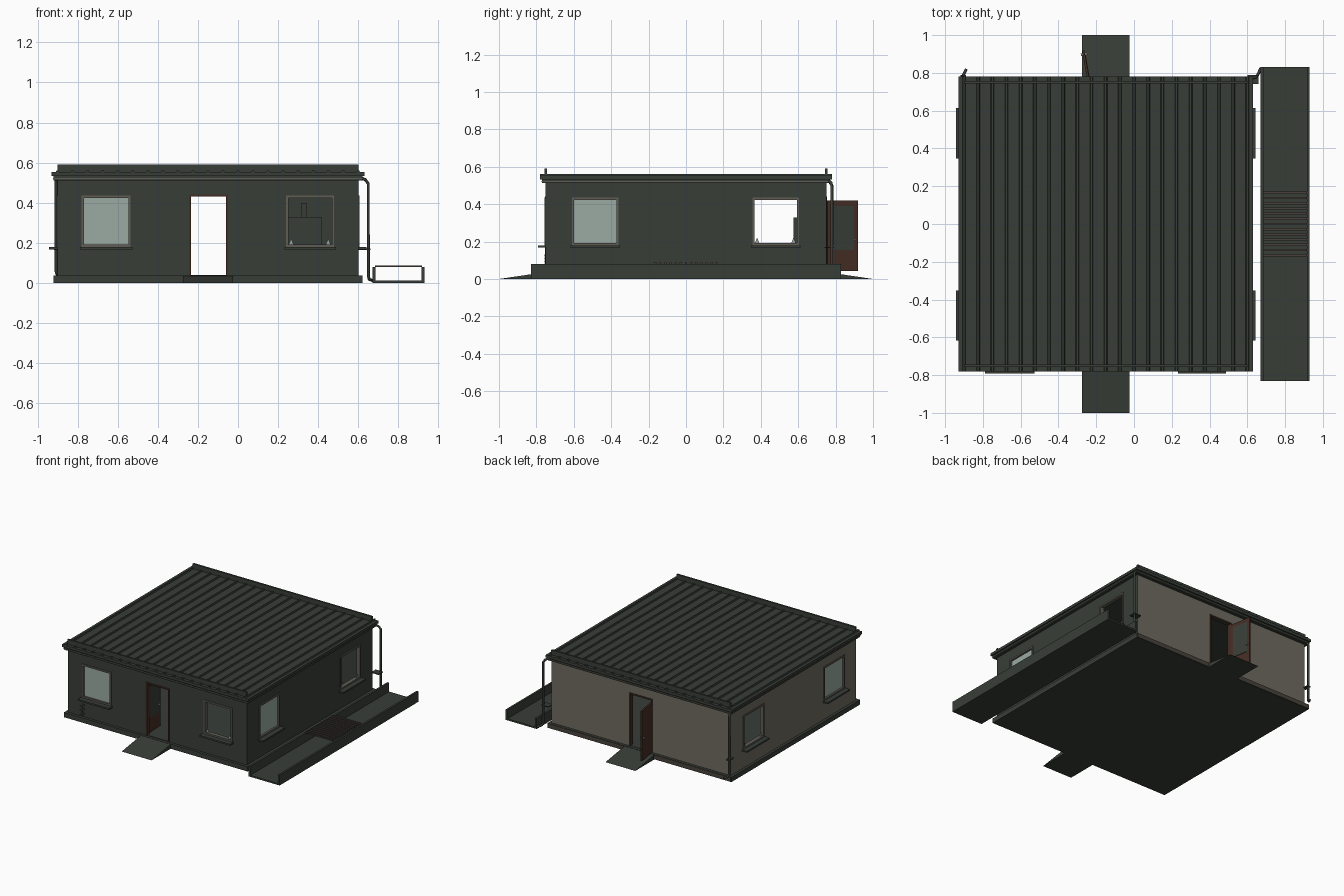
import bpy, bmesh, math
from mathutils import Vector

if "Cube" in bpy.data.objects:
    bpy.data.objects.remove(bpy.data.objects["Cube"])


def mat(name, r, g, b):
    m = bpy.data.materials.new(name)
    m.diffuse_color = (r, g, b, 1)
    m.use_nodes = True
    m.node_tree.nodes["Principled BSDF"].inputs["Base Color"].default_value = m.diffuse_color
    return m


GREEN = mat("dark_green", 0.040, 0.048, 0.039)
BEIGE = mat("grey_beige", 0.155, 0.148, 0.115)
GLASS = mat("pale_glass", 0.33, 0.41, 0.37)
FRAME = mat("frame_grey", 0.115, 0.110, 0.090)
BROWN = mat("door_brown", 0.060, 0.027, 0.018)
RUST = mat("grate_brown", 0.065, 0.055, 0.045)
METAL = mat("pale_metal", 0.30, 0.30, 0.27)


def make(name, bm, mats):
    me = bpy.data.meshes.new(name)
    bmesh.ops.recalc_face_normals(bm, faces=bm.faces)
    bm.normal_update()
    bm.to_mesh(me)
    bm.free()
    for m in mats:
        me.materials.append(m)
    ob = bpy.data.objects.new(name, me)
    bpy.context.collection.objects.link(ob)
    return ob


def boxes(name, items, m):
    """One object from boxes given as (x0, x1, y0, y1, z0, z1)."""
    bm = bmesh.new()
    for x0, x1, y0, y1, z0, z1 in items:
        vs = bmesh.ops.create_cube(bm, size=1)["verts"]
        for v in vs:
            v.co = Vector((x1 if v.co.x > 0 else x0, y1 if v.co.y > 0 else y0,
                           z1 if v.co.z > 0 else z0))
    return make(name, bm, [m])


def extrude(name, pts, vec, m):
    bm = bmesh.new()
    f = bm.faces.new([bm.verts.new(p) for p in pts])
    r = bmesh.ops.extrude_face_region(bm, geom=[f], use_keep_orig=True)
    for v in r["geom"]:
        if isinstance(v, bmesh.types.BMVert):
            v.co += Vector(vec)
    return make(name, bm, [m])


def pipe(name, pts, radius, m):
    cu = bpy.data.curves.new(name, "CURVE")
    cu.dimensions = "3D"
    cu.bevel_depth = radius
    cu.bevel_resolution = 2
    cu.use_fill_caps = True
    s = cu.splines.new("POLY")
    s.points.add(len(pts) - 1)
    for p, c in zip(s.points, pts):
        p.co = (*c, 1)
    cu.materials.append(m)
    bpy.context.collection.objects.link(bpy.data.objects.new(name, cu))


X0, X1, Y, T = -0.90, 0.60, 0.75, 0.03
ZB, ZT = 0.035, 0.525
W0, W1 = 0.18, 0.435                      # window height range


def swap(along_x, a0, a1, b0, b1, z0, z1):
    """Box from along-wall range a and across-wall range b."""
    b0, b1 = min(b0, b1), max(b0, b1)
    return (a0, a1, b0, b1, z0, z1) if along_x else (b0, b1, a0, a1, z0, z1)


def wall(name, along_x, a0, a1, face, out, openings):
    """Wall split around openings; faces to the back and left are beige."""
    parts, a = [], a0
    for o0, o1, z0, z1 in openings:
        parts.append((a, o0, ZB, ZT))
        if z0 > ZB:
            parts.append((o0, o1, ZB, z0))
        parts.append((o0, o1, z1, ZT))
        a = o1
    parts.append((a, a1, ZB, ZT))
    ob = boxes(name, [swap(along_x, p, q, face - out * T, face, z0, z1)
                      for p, q, z0, z1 in parts], GREEN)
    ob.data.materials.append(BEIGE)
    for p in ob.data.polygons:
        if p.normal.y > 0.5 or p.normal.x < -0.5:
            p.material_index = 1


def window(name, along_x, a0, a1, face, out, glazed, m=FRAME):
    f, i, o = 0.012, face - out * T * 0.8, face + out * 0.006
    boxes(name + "_frame", [swap(along_x, *r) for r in (
        (a0, a0 + f, i, o, W0, W1), (a1 - f, a1, i, o, W0, W1),
        (a0, a1, i, o, W1 - f, W1), (a0, a1, i, o, W0, W0 + f))], m)
    boxes(name + "_sill", [swap(along_x, a0 - 0.008, a1 + 0.008, face - out * 0.01,
                                face + out * 0.042, W0 - 0.012, W0)], GREEN)
    g = face - out * 0.008
    if glazed:
        boxes(name + "_glass", [swap(along_x, a0 + f, a1 - f, g, g - out * 0.004,
                                     W0 + f, W1 - f)], GLASS)
        return
    # broken panes leave shards in the lower corners
    for k, c in enumerate((a0 + 0.025, a1 - 0.03)):
        pts = [(c - 0.012, W0 + f), (c + 0.012, W0 + f), (c, W0 + 0.042)]
        pts = [(p, g, z) if along_x else (g, p, z) for p, z in pts]
        extrude(f"{name}_shard_{k}", pts, (0, 0.003, 0) if along_x else (0.003, 0, 0), GLASS)


# walls
door = (-0.24, -0.055, 0.04, 0.43)
side = [(-0.61, -0.36, W0, W1), (0.355, 0.605, W0, W1)]
wall("front_wall", True, X0, X1, -Y, -1,
     [(-0.78, -0.535, W0, W1), door, (0.24, 0.48, W0, W1)])
wall("back_wall", True, X0, X1, Y, 1, [door])
wall("right_wall", False, -Y + T, Y - T, X1, 1, side)
wall("left_wall", False, -Y + T, Y - T, X0, -1, side)

# windows
window("front_left_window", True, -0.78, -0.535, -Y, -1, True)
window("front_right_window", True, 0.24, 0.48, -Y, -1, False)
for label, face, out in (("right", X1, 1), ("left", X0, -1)):
    window(label + "_front_window", False, -0.61, -0.36, face, out, True)
    window(label + "_back_window", False, 0.355, 0.605, face, out, False)

# base slab, plinth strip
boxes("base_slab", [(-0.92, 0.62, -0.77, 0.77, 0, 0.036)], GREEN)
boxes("back_plinth", [(-0.915, 0.615, 0.765, 0.773, 0.002, 0.034)], RUST)

# door frames, leaves, ramps
for label, s in (("front", -1), ("back", 1)):
    y0, y1 = sorted((s * (Y - T), s * (Y + 0.005)))
    boxes(label + "_door_frame", [(-0.245, -0.235, y0, y1, 0.036, 0.43),
                                  (-0.06, -0.05, y0, y1, 0.036, 0.43),
                                  (-0.245, -0.05, y0, y1, 0.43, 0.44)], BROWN)
    extrude(label + "_ramp", [(-0.275, s * 0.77, 0), (-0.275, s * 1.0, 0),
                              (-0.275, s * 0.77, 0.034)], (0.25, 0, 0), GREEN)


def door_leaf(label, pos, ang, length):
    parts = [boxes(label + "_door_leaf", [(-0.006, 0.006, 0, length, 0.042, 0.42)], BROWN),
             boxes(label + "_door_panel", [(0.006, 0.009, 0.02, length - 0.02, 0.155, 0.39)], GREEN),
             boxes(label + "_door_handle", [(-0.016, 0.018, length - 0.025, length - 0.012, 0.205, 0.215)], METAL)]
    for o in parts:
        o.location = pos
        o.rotation_euler.z = ang


door_leaf("back", (-0.240, 0.755, 0), math.radians(10), 0.165)
door_leaf("front", (-0.246, -0.74, 0), math.radians(3), 0.165)

# roof: slab, fascia step, standing ribs, snow guards
boxes("roof_slab", [(-0.93, 0.63, -0.78, 0.78, 0.533, 0.553)], GREEN)
boxes("roof_fascia", [(-0.92, 0.62, -0.77, 0.77, 0.512, 0.535)], GREEN)
boxes("fascia_trim", [(-0.923, 0.623, -0.773, 0.773, 0.519, 0.523)], FRAME)
bm = bmesh.new()
for i in range(21):
    x = X0 + i * 0.075
    ring = [[bm.verts.new((x + dx, y, z)) for dx, z in
             ((-0.009, 0.552), (-0.005, 0.561), (0.005, 0.561), (0.009, 0.552))]
            for y in (-0.78, 0.78)]
    for k in range(4):
        bm.faces.new((ring[0][k], ring[0][k - 1], ring[1][k - 1], ring[1][k]))
    for r in ring:
        bm.faces.new(r)
make("roof_ribs", bm, [GREEN])
boxes("snow_guards", [(X0, X1, y - 0.007, y + 0.007, 0.553, 0.59) for y in (-0.75, 0.75)], GREEN)

# downpipes at the back corners
pipe("right_downpipe", [(0.61, 0.765, 0.525), (0.635, 0.775, 0.515), (0.65, 0.78, 0.495),
                        (0.65, 0.78, 0.035), (0.655, 0.79, 0.018), (0.672, 0.825, 0.012)], 0.008, GREEN)
pipe("left_downpipe", [(-0.908, 0.765, 0.525), (-0.908, 0.78, 0.50), (-0.908, 0.78, 0.06),
                       (-0.903, 0.79, 0.045), (-0.888, 0.82, 0.04)], 0.008, GREEN)
boxes("pipe_brackets", [(0.60, 0.66, 0.74, 0.79, 0.165, 0.172),
                        (-0.918, -0.89, 0.74, 0.79, 0.165, 0.172)], GREEN)

# drain channel with a grate
boxes("drain_channel", [(0.67, 0.93, -0.83, 0.83, 0, 0.012), (0.67, 0.685, -0.83, 0.83, 0.012, 0.079),
                        (0.915, 0.93, -0.83, 0.83, 0.012, 0.079)], GREEN)
boxes("drain_grate", [(0.683, 0.917, -0.165 + i * 0.0275 - 0.006, -0.165 + i * 0.0275 + 0.006,
                       0.079, 0.088) for i in range(13)], RUST)

# worn patch of bricks on the front, and things left inside
boxes("exposed_bricks", [(-0.80 + 0.013 * (r % 2), -0.775 + 0.013 * (r % 2), -0.756, -0.75,
                          0.04 + r * 0.016, 0.05 + r * 0.016) for r in range(6)], GREEN)
boxes("inner_post", [(0.315, 0.345, 0.66, 0.69, 0.036, 0.40)], GREEN)
boxes("inner_cabinet", [(0.25, 0.42, 0.575, 0.64, 0.036, 0.33)], GREEN)
